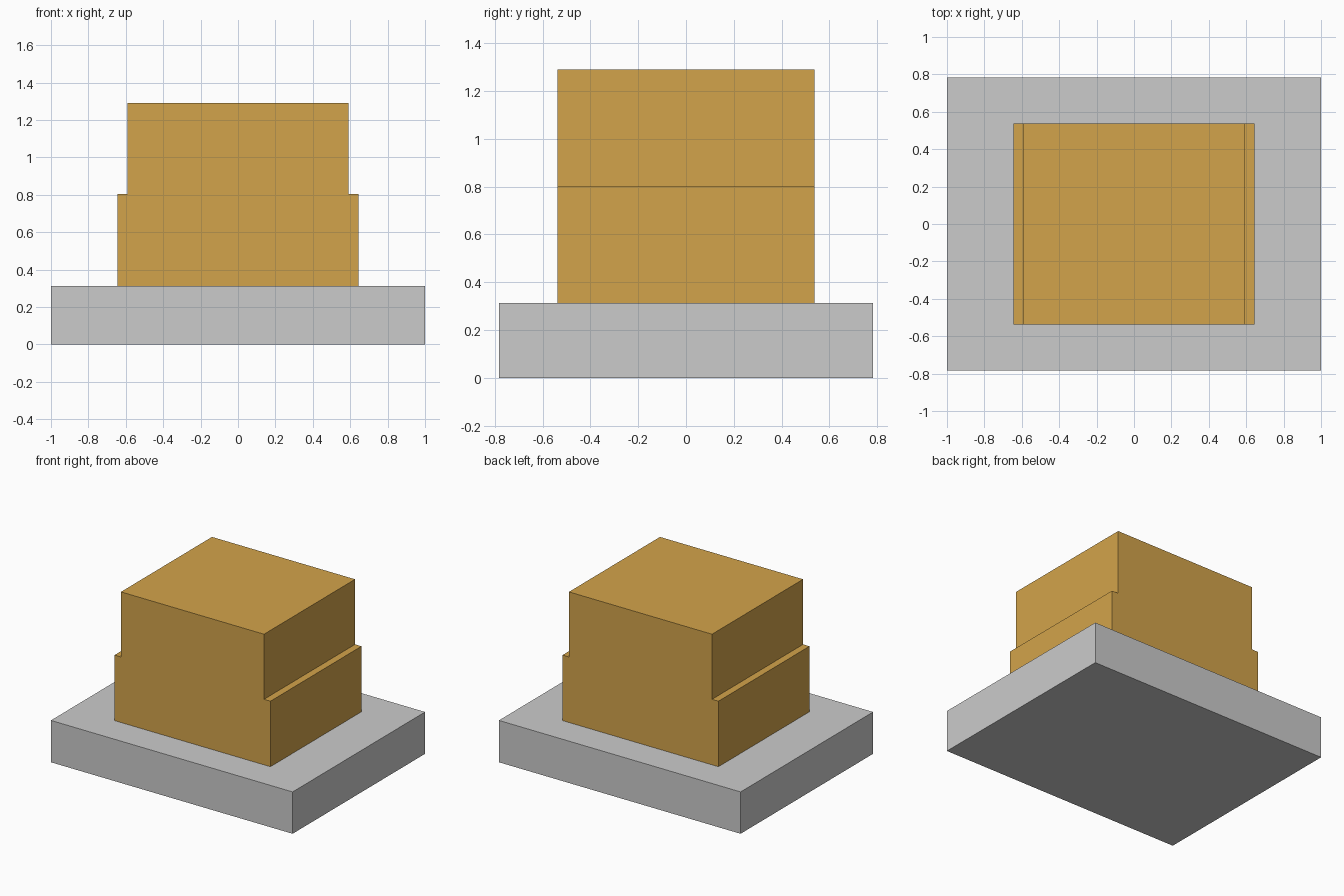
import bpy
import bmesh

if "Cube" in bpy.data.objects:
    bpy.data.objects.remove(bpy.data.objects["Cube"])


def extrude_profile(name, points, half_depth):
    """Extrude an x-z outline along y, centred on y = 0."""
    bm = bmesh.new()
    face = bm.faces.new([bm.verts.new((x, -half_depth, z)) for x, z in points])
    new = bmesh.ops.extrude_face_region(bm, geom=[face])["geom"]
    verts = [v for v in new if isinstance(v, bmesh.types.BMVert)]
    bmesh.ops.translate(bm, verts=verts, vec=(0, 2 * half_depth, 0))
    bmesh.ops.recalc_face_normals(bm, faces=bm.faces)
    mesh = bpy.data.meshes.new(name)
    bm.to_mesh(mesh)
    bm.free()
    obj = bpy.data.objects.new(name, mesh)
    bpy.context.collection.objects.link(obj)
    return obj


def mirrored(right_side):
    """Close a right-hand half outline with its mirror image."""
    return right_side + [(-x, z) for x, z in reversed(right_side)]


BASE_TOP, STEP, TOP = 0.313, 0.803, 1.29

# Grey base slab
extrude_profile("base_slab", mirrored([(1.0, 0), (1.0, BASE_TOP)]), 0.783)

# Golden block, stepped in on its left and right sides
block = extrude_profile("stepped_block", mirrored([
    (0.645, BASE_TOP), (0.645, STEP), (0.592, STEP), (0.592, TOP)]), 0.538)
gold = bpy.data.materials.new("golden")
gold.diffuse_color = (0.65, 0.37, 0.07, 1)
gold.use_nodes = True
gold.node_tree.nodes["Principled BSDF"].inputs["Base Color"].default_value = gold.diffuse_color
block.data.materials.append(gold)
